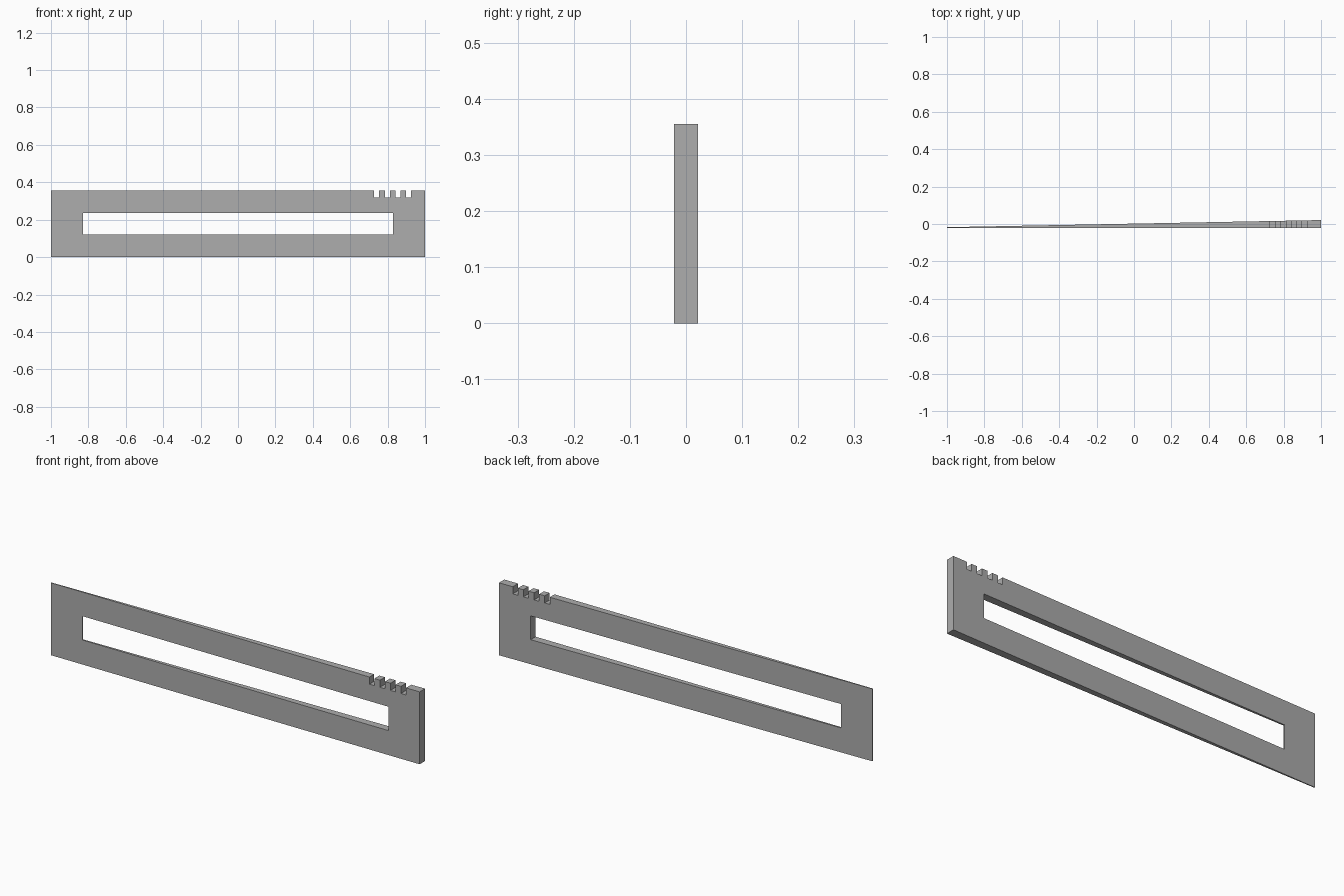
import bpy
import bmesh

old = bpy.data.objects.get("Cube")
if old:
    bpy.data.objects.remove(old, do_unlink=True)

HEIGHT = 0.355
FRONT, BACK = -0.021, 0.021
THIN_EDGE = 0.004
NOTCH_WIDTH, NOTCH_PITCH, NOTCH_START, NOTCH_FLOOR = 0.027, 0.057, 0.728, 0.32

grey = bpy.data.materials.new("plain grey")
grey.use_nodes = True
colour = (0.42, 0.42, 0.42, 1)
grey.diffuse_color = colour
grey.node_tree.nodes["Principled BSDF"].inputs["Base Color"].default_value = colour


def box(name, x0, x1, y0, y1, z0, z1):
    bm = bmesh.new()
    bmesh.ops.create_cube(bm, size=1)
    for v in bm.verts:
        v.co.x = x1 if v.co.x > 0 else x0
        v.co.y = y1 if v.co.y > 0 else y0
        v.co.z = z1 if v.co.z > 0 else z0
    mesh = bpy.data.meshes.new(name)
    bm.to_mesh(mesh)
    bm.free()
    mesh.materials.append(grey)
    obj = bpy.data.objects.new(name, mesh)
    bpy.context.collection.objects.link(obj)
    return obj


# Wedge plate: flat front, back tapering to a thin edge
plate = box("tapered_plate", -1, 1, FRONT, BACK, 0, HEIGHT)
for v in plate.data.vertices:
    if v.co.x < 0 and v.co.y > 0:
        v.co.y = FRONT + THIN_EDGE

# Long window and the row of notches in the top edge
cutters = [box("window_cutter", -0.83, 0.83, -0.2, 0.2, 0.12, 0.237)]
for i in range(4):
    x = NOTCH_START + i * NOTCH_PITCH
    cutters.append(box("notch_cutter", x, x + NOTCH_WIDTH, -0.2, 0.2, NOTCH_FLOOR, 0.5))

for cutter in cutters:
    cutter.hide_render = True
    mod = plate.modifiers.new(cutter.name, "BOOLEAN")
    mod.operation = "DIFFERENCE"
    mod.solver = "EXACT"
    mod.object = cutter

# Bake the cuts and drop the cutters
bpy.context.view_layer.update()
graph = bpy.context.evaluated_depsgraph_get()
cut_mesh = bpy.data.meshes.new_from_object(plate.evaluated_get(graph))
plate.modifiers.clear()
plate.data = cut_mesh
plate.data.name = "tapered_plate"
for cutter in cutters:
    bpy.data.objects.remove(cutter, do_unlink=True)
